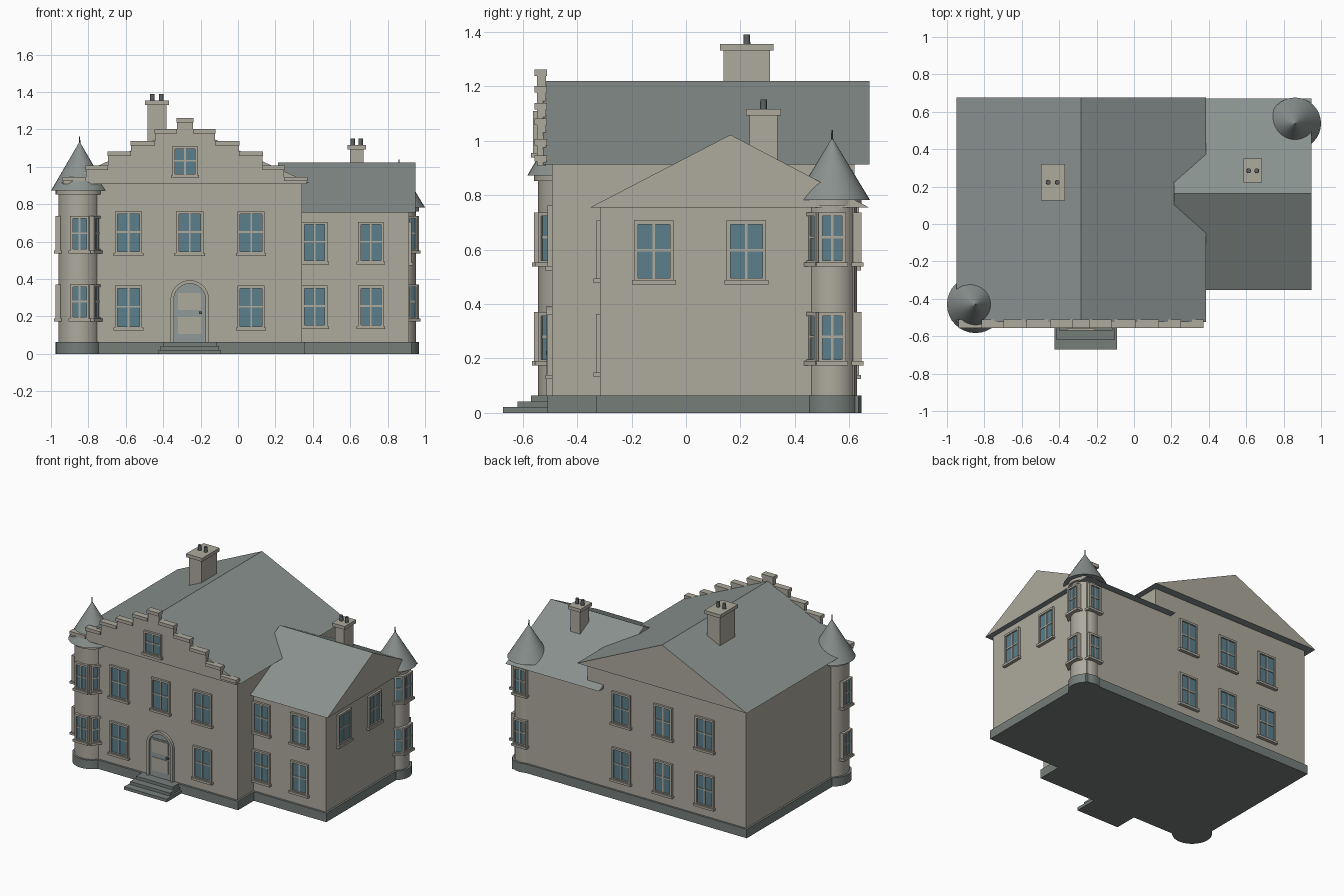
import bpy, bmesh, math
from mathutils import Matrix, Vector

if "Cube" in bpy.data.objects:
    bpy.data.objects.remove(bpy.data.objects["Cube"])


def material(name, color):
    m = bpy.data.materials.new(name)
    m.use_nodes = True
    m.diffuse_color = (*color, 1)
    m.node_tree.nodes["Principled BSDF"].inputs["Base Color"].default_value = (*color, 1)
    return m


STONE = material("stone", (0.42, 0.40, 0.34))
SLATE = material("slate", (0.25, 0.285, 0.275))
PLINTH = material("plinth_grey", (0.18, 0.21, 0.195))
GLASS = material("blue_glass", (0.105, 0.21, 0.265))
DOOR = material("door_grey", (0.28, 0.32, 0.32))
DARK = material("dark_metal", (0.11, 0.12, 0.12))


def finish(name, bm, mats, smooth=False):
    bmesh.ops.recalc_face_normals(bm, faces=bm.faces)
    me = bpy.data.meshes.new(name)
    bm.to_mesh(me)
    bm.free()
    for m in mats:
        me.materials.append(m)
    ob = bpy.data.objects.new(name, me)
    bpy.context.collection.objects.link(ob)
    if smooth:
        bpy.ops.object.select_all(action="DESELECT")
        ob.select_set(True)
        bpy.context.view_layer.objects.active = ob
        bpy.ops.object.shade_smooth_by_angle(angle=math.radians(35))
    return ob


def add_box(bm, x, y, z, mat=0):
    """Box from (low, high) pairs."""
    lo, hi = Vector((x[0], y[0], z[0])), Vector((x[1], y[1], z[1]))
    mtx = Matrix.Translation((lo + hi) / 2) @ Matrix.Diagonal((*(hi - lo), 1))
    for v in bmesh.ops.create_cube(bm, size=1, matrix=mtx)["verts"]:
        for f in v.link_faces:
            f.material_index = mat


def box(name, x, y, z, mat):
    bm = bmesh.new()
    add_box(bm, x, y, z)
    return finish(name, bm, [mat])


def prism(name, profile, axis, lo, hi, mats):
    """Extrude a (u, z) profile along x or y; end caps take the second material."""
    bm = bmesh.new()
    place = (lambda u, z: (lo, u, z)) if axis == "x" else (lambda u, z: (u, lo, z))
    face = bm.faces.new([bm.verts.new(place(u, z)) for u, z in profile])
    out = bmesh.ops.extrude_face_region(bm, geom=[face])["geom"]
    step = Vector((hi - lo, 0, 0) if axis == "x" else (0, hi - lo, 0))
    bmesh.ops.translate(bm, vec=step, verts=[g for g in out if isinstance(g, bmesh.types.BMVert)])
    bm.normal_update()
    for f in bm.faces:
        if len(mats) > 1 and abs(f.normal["xyz".index(axis)]) > 0.9:
            f.material_index = 1
    return finish(name, bm, mats)


def lathe(name, center, rings, mat, segments=32):
    """Stack of cones through (radius, z) rings."""
    bm = bmesh.new()
    for (r1, z1), (r2, z2) in zip(rings, rings[1:]):
        if z2 > z1:
            bmesh.ops.create_cone(bm, cap_ends=True, segments=segments, radius1=r1, radius2=r2,
                                  depth=z2 - z1,
                                  matrix=Matrix.Translation((*center, (z1 + z2) / 2)))
    return finish(name, bm, [mat], True)


def window(name, x, y, z0, z1, angle=0, w=0.145):
    """Framed four-pane window with a sill, facing -y before it is turned."""
    bm = bmesh.new()
    h, b, m, mid = w / 2, 0.014, 0.0045, (z0 + z1) / 2
    for s in (-1, 1):
        add_box(bm, sorted((s * h, s * (h - b))), (-0.015, 0.03), (z0, z1))
    add_box(bm, (-h + b, h - b), (-0.015, 0.03), (z1 - b, z1))
    add_box(bm, (-h + b, h - b), (-0.015, 0.03), (z0, z0 + b / 2))
    add_box(bm, (-m, m), (-0.010, 0.02), (z0, z1 - b))
    add_box(bm, (-h + b, h - b), (-0.0095, 0.02), (mid - m, mid + m))
    add_box(bm, (-h + b, h - b), (-0.005, 0.025), (z0, z1 - b), 1)
    add_box(bm, (-h - 0.008, h + 0.008), (-0.023, 0.03), (z0 - 0.016, z0))
    bm.transform(Matrix.Translation((x, y, 0)) @ Matrix.Rotation(math.radians(angle), 4, "Z"))
    return finish(name, bm, [STONE, GLASS])


# Walls and plinths
MID = -0.283
FRONT, BACK = -0.493, 0.62
box("main_walls", (-0.908, 0.342), (FRONT, BACK), (0.05, 0.915), STONE)
box("wing_walls", (0.30, 0.913), (-0.316, BACK), (0.05, 0.76), STONE)
box("main_plinth", (-0.922, 0.356), (-0.508, 0.634), (0, 0.063), PLINTH)
box("wing_plinth", (0.30, 0.927), (-0.331, 0.634), (0, 0.063), PLINTH)

# Roofs with stone gable ends
prism("main_roof", [(-0.95, 0.912), (0.385, 0.912), (MID, 1.22)], "y", -0.525, 0.675, [SLATE, STONE])
prism("wing_roof", [(-0.352, 0.755), (0.672, 0.755), (0.163, 1.022)], "x", 0.215, 0.95, [SLATE, STONE])

# Stepped front gable with copings
steps = [(0.652, 0.945), (0.53, 1.005), (0.413, 1.08), (0.288, 1.137), (0.16, 1.2), (0.043, 1.26)]
right = [(0.652, 0.908)]
for i, (half, top) in enumerate(steps):
    right += [(half, top)]
    if i + 1 < len(steps):
        right += [(steps[i + 1][0], top)]
outline = [(MID + u, z) for u, z in right] + [(MID - u, z) for u, z in reversed(right)]
prism("stepped_gable", outline, "y", -0.547, -0.515, [STONE])
bm = bmesh.new()
for i, (half, top) in enumerate(steps):
    inner = steps[i + 1][0] if i + 1 < len(steps) else 0
    for s in (-1, 1):
        add_box(bm, sorted((MID + s * inner, MID + s * (half + 0.003))), (-0.556, -0.51),
                (top - 0.022, top + 0.001))
finish("gable_copings", bm, [STONE])
window("gable_window", MID, -0.547, 0.955, 1.11, w=0.135)

# Main and wing windows
for x in (-0.585, -0.258, 0.07):
    for z0, z1 in ((0.14, 0.364), (0.54, 0.762)):
        if x != -0.258 or z0 > 0.5:
            window("front_window", x, FRONT, z0, z1)
        window("back_window", x, BACK, z0, z1, 180)
for x in (0.41, 0.71):
    for z0, z1 in ((0.148, 0.364), (0.493, 0.706)):
        window("wing_front_window", x, -0.316, z0, z1, w=0.135)
for y in (-0.118, 0.222):
    window("wing_side_window", 0.913, y, 0.488, 0.706, 90)


# Corner towers
def tower(name, center, radius, eave, cone_radius, apex, angles):
    lathe(name + "_shaft", center, [(radius, 0.05), (radius, eave + 0.005)], STONE)
    lathe(name + "_plinth", center, [(radius + 0.015, 0), (radius + 0.015, 0.063)], PLINTH)
    lathe(name + "_collar", center, [(radius + 0.015, eave - 0.02), (radius + 0.015, eave + 0.002)], STONE)
    lathe(name + "_roof", center, [(cone_radius, eave), (0.004, apex)], SLATE)
    lathe(name + "_spike", center, [(0.005, apex - 0.03), (0.003, apex + 0.035)], DARK, 8)
    for a in angles:
        t = math.radians(a)
        x = center[0] + math.sin(t) * radius
        y = center[1] - math.cos(t) * radius
        for z0, z1 in ((0.19, 0.37), (0.553, 0.737)):
            window(name + "_window", x, y, z0, z1, a, w=0.1)


tower("front_tower", (-0.847, -0.43), 0.113, 0.872, 0.153, 1.128, (0, 55, -90))
tower("rear_tower", (0.861, 0.537), 0.092, 0.782, 0.139, 1.005, (90, 35, 180))


# Chimneys with paired pots
def chimney(name, x, y, z, pots_x, pot_top):
    g = 0.013
    box(name + "_stack", x, y, z, STONE)
    box(name + "_cap", (x[0] - g, x[1] + g), (y[0] - g, y[1] + g), (z[1] - 0.002, z[1] + 0.022), STONE)
    for px in pots_x:
        lathe(name + "_pot", (px, sum(y) / 2), [(0.013, z[1] + 0.01), (0.012, pot_top)], DARK, 16)


chimney("main_chimney", (-0.483, -0.383), (0.138, 0.309), (1.05, 1.333), (-0.458, -0.41), 1.39)
chimney("wing_chimney", (0.598, 0.672), (0.234, 0.336), (0.85, 1.094), (0.614, 0.656), 1.152)


# Arched door
def arch(half, spring, base, n=16):
    pts = [(-half, base)]
    pts += [(-half * math.cos(math.pi * i / n), spring + half * math.sin(math.pi * i / n))
            for i in range(n + 1)]
    return pts + [(half, base)]


DX = -0.258
shift = lambda pts: [(DX + u, z) for u, z in pts]
surround = arch(0.103, 0.29, 0.06) + arch(0.085, 0.29, 0.06)[::-1]
prism("door_surround", shift(surround), "y", -0.513, -0.48, [STONE])
prism("door_arch_panel", shift(arch(0.086, 0.29, 0.06)), "y", -0.499, -0.48, [DOOR])
box("door_leaf", (DX - 0.074, DX + 0.074), (-0.503, -0.48), (0.06, 0.335), DOOR)
for z in ((0.105, 0.2), (0.235, 0.325)):
    box("door_panel", (DX - 0.062, DX + 0.062), (-0.507, -0.5), z, STONE)
box("door_handle", (DX + 0.05, DX + 0.066), (-0.515, -0.5), (0.213, 0.227), DARK)

# Entrance steps
for i, front in enumerate((-0.672, -0.62, -0.57)):
    half = 0.168 - 0.012 * i
    box("entrance_step", (DX - half, DX + half), (front, -0.49), (0.021 * i, 0.021 * (i + 1)), PLINTH)
